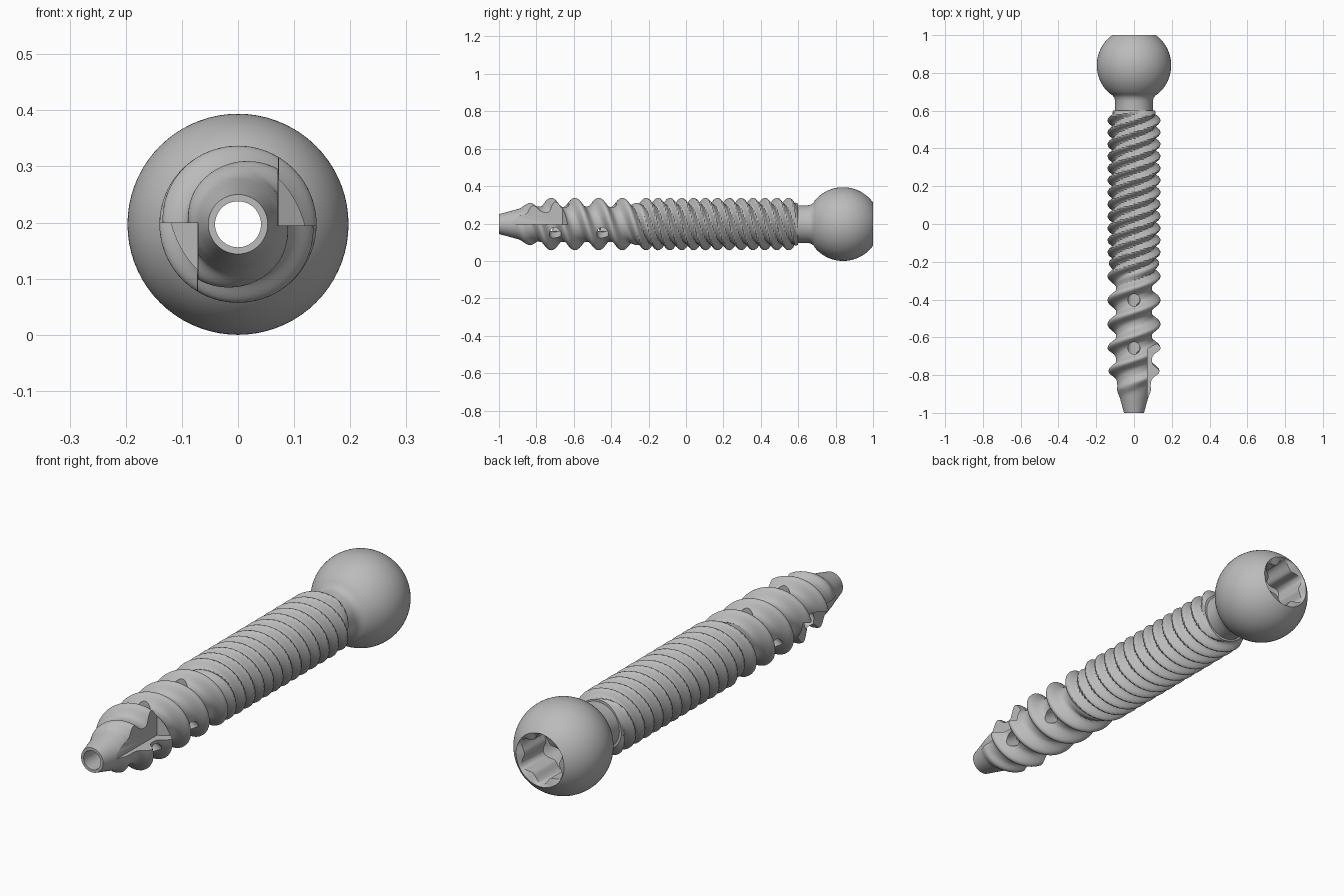
import bpy, bmesh, math
from mathutils import Matrix

cube = bpy.data.objects.get("Cube")
if cube:
    bpy.data.objects.remove(cube, do_unlink=True)

AXIS_Z = 0.197      # height of the screw axis
BALL_R = 0.197
BALL_Y = 0.84
BORE = 0.041
LEAD = 0.254        # advance per turn
CREST_Y = -0.594    # a crest position on the top side

steel = bpy.data.materials.new("brushed_grey")
steel.use_nodes = True
steel.diffuse_color = (0.5, 0.5, 0.5, 1)
steel.node_tree.nodes["Principled BSDF"].inputs["Base Color"].default_value = (0.5, 0.5, 0.5, 1)


def ramp(v, a, b):
    """Smooth 0 to 1 step between a and b."""
    t = min(1, max(0, (v - a) / (b - a)))
    return t * t * (3 - 2 * t)


def make_object(name, bm):
    bmesh.ops.recalc_face_normals(bm, faces=bm.faces)
    mesh = bpy.data.meshes.new(name)
    bm.to_mesh(mesh)
    bm.free()
    obj = bpy.data.objects.new(name, mesh)
    bpy.context.collection.objects.link(obj)
    return obj


def finish(obj):
    """Smooth shading with sharp creases, and the metal colour."""
    obj.data.materials.clear()
    obj.data.materials.append(steel)
    for p in obj.data.polygons:
        p.use_smooth = True
        p.material_index = 0
    obj.data.set_sharp_from_angle(angle=math.radians(35))


def lathe(name, rings, segments):
    """Closed tube around the y axis; each ring is (y, radius or radius function)."""
    bm = bmesh.new()
    grid = []
    for y, radius in rings:
        row = []
        for j in range(segments):
            a = math.tau * j / segments
            r = radius(y, a) if callable(radius) else radius
            row.append(bm.verts.new((r * math.sin(a), y, AXIS_Z + r * math.cos(a))))
        grid.append(row)
    for i, row in enumerate(grid):
        nxt = grid[(i + 1) % len(grid)]
        for j in range(segments):
            k = (j + 1) % segments
            bm.faces.new((row[j], row[k], nxt[k], nxt[j]))
    return make_object(name, bm)


# Threaded shaft: two starts near the tip, four starts with the same lead above
def crest(y, a, starts, offset, width):
    pitch = LEAD / starts
    d = (y - CREST_Y - offset - LEAD * a / math.tau + pitch / 2) % pitch - pitch / 2
    return math.exp(-(abs(d) / width) ** 2.3)


def shaft_radius(y, a):
    upper = ramp(y, -0.34, -0.16)
    if y < -0.87:
        core = 0.053 + 0.035 * (y + 1) / 0.13
    else:
        core = 0.088 + 0.007 * ramp(y, -0.87, -0.76) + 0.011 * upper
    fade = ramp(y, -0.93, -0.74) * (1 - ramp(y, 0.57, 0.61))
    width = 0.029 - 0.009 * upper
    main = crest(y, a, 2, 0, width)
    extra = crest(y, a, 2, LEAD / 4, width) * upper
    return core + (0.14 - core) * max(main, extra) * fade


STEPS = 230
rings = [(-1 + 1.6 * i / STEPS, shaft_radius) for i in range(STEPS + 1)]
shaft = lathe("threaded_shaft", rings + [(0.6, BORE), (-1, BORE)], 80)

# Cutters: two cutting flutes at the tip
cutters = []
for turn in (0, math.pi):
    bm = bmesh.new()
    outline = [(0.069, -1.1), (0.3, -1.1), (0.3, -0.53), (0.073, -0.66)]
    base = bm.faces.new([bm.verts.new((x, y, -0.002)) for x, y in outline])
    ext = bmesh.ops.extrude_face_region(bm, geom=[base])
    top = [v for v in ext["geom"] if isinstance(v, bmesh.types.BMVert)]
    bmesh.ops.translate(bm, verts=top, vec=(0, 0, 0.3))
    bm.transform(Matrix.Translation((0, 0, AXIS_Z)) @ Matrix.Rotation(turn, 4, 'Y'))
    cutters.append(make_object("flute_cutter", bm))

# Cutters: cross holes that follow the thread valleys
for row in range(2):
    for k in range(3):
        bm = bmesh.new()
        bmesh.ops.create_cone(bm, cap_ends=True, segments=24, radius1=0.032, radius2=0.032,
                              depth=0.2, matrix=Matrix.Translation((0, 0, 0.13)))
        y = -0.657 + row * LEAD - k * LEAD / 6
        bm.transform(Matrix.Translation((0, y, AXIS_Z)) @ Matrix.Rotation(k * math.tau / 3, 4, 'Y'))
        cutters.append(make_object("hole_cutter", bm))

for c in cutters:
    c.hide_render = True
    mod = shaft.modifiers.new("cut", 'BOOLEAN')
    mod.operation = 'DIFFERENCE'
    mod.solver = 'EXACT'
    mod.object = c
bpy.context.view_layer.update()
cut_mesh = bpy.data.meshes.new_from_object(
    shaft.evaluated_get(bpy.context.evaluated_depsgraph_get()))
shaft.modifiers.clear()
shaft.data = cut_mesh
for c in cutters:
    bpy.data.objects.remove(c, do_unlink=True)
finish(shaft)


# Ball head with flared neck, flat back and six-lobed drive socket
def socket_radius(y, a):
    return 0.096 + 0.013 * math.cos(6 * a)


profile = [(0.6, 0.1), (0.65, 0.1), (0.668, 0.104), (0.682, 0.114)]
start = math.acos((0.69 - BALL_Y) / BALL_R)
end = math.acos((1 - BALL_Y) / BALL_R)
for i in range(33):
    a = start + (end - start) * i / 32
    profile.append((BALL_Y + BALL_R * math.cos(a), BALL_R * math.sin(a)))
profile += [(0.988, socket_radius), (0.84, socket_radius), (0.82, BORE), (0.6, BORE)]
head = lathe("ball_head", profile, 72)
finish(head)
